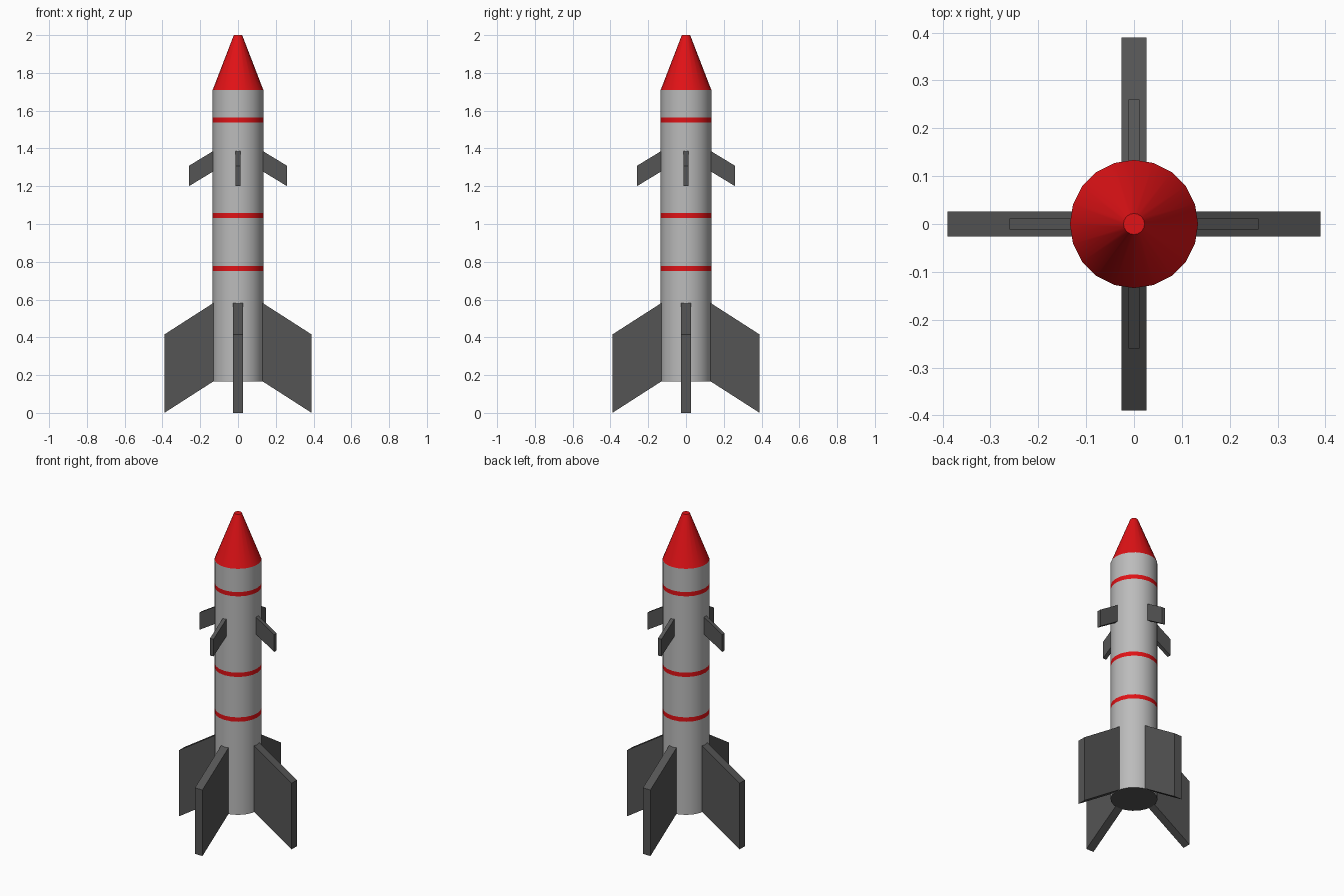
import bpy, bmesh
from math import pi, cos, sin, radians
from mathutils import Matrix

if "Cube" in bpy.data.objects:
    bpy.data.objects.remove(bpy.data.objects["Cube"])

SIDES = 20
R = 0.134


def material(name, rgb):
    m = bpy.data.materials.new(name)
    m.diffuse_color = (*rgb, 1)
    m.use_nodes = True
    m.node_tree.nodes["Principled BSDF"].inputs["Base Color"].default_value = m.diffuse_color
    return m


GREY = material("light_grey", (0.5, 0.5, 0.5))
RED = material("red", (0.75, 0.006, 0.008))
DARK = material("dark_grey", (0.09, 0.09, 0.09))


def make_object(name, bm, mats):
    bmesh.ops.recalc_face_normals(bm, faces=bm.faces)
    me = bpy.data.meshes.new(name)
    bm.to_mesh(me)
    bm.free()
    for m in mats:
        me.materials.append(m)
    ob = bpy.data.objects.new(name, me)
    bpy.context.collection.objects.link(ob)
    return ob


def lathe(name, profile, slots, mats, bottom, top):
    """Stack rings of (radius, z); slots gives the material of each band."""
    bm = bmesh.new()
    rings = [[bm.verts.new((r * cos(2 * pi * i / SIDES), r * sin(2 * pi * i / SIDES), z))
              for i in range(SIDES)] for r, z in profile]
    for a, b, slot in zip(rings, rings[1:], slots):
        for i in range(SIDES):
            j = (i + 1) % SIDES
            bm.faces.new((a[i], a[j], b[j], b[i])).material_index = slot
    if bottom is not None:
        bm.faces.new(rings[0][::-1]).material_index = bottom
    if top is not None:
        bm.faces.new(rings[-1]).material_index = top
    ob = make_object(name, bm, mats)
    bpy.ops.object.select_all(action='DESELECT')
    ob.select_set(True)
    bpy.context.view_layer.objects.active = ob
    bpy.ops.object.shade_smooth_by_angle(angle=radians(30))
    return ob


def fins(name, outline, thickness):
    """Four flat fins: extrude an (x, z) outline and repeat it around z."""
    for k in range(4):
        bm = bmesh.new()
        face = bm.faces.new([bm.verts.new((x, -thickness / 2, z)) for x, z in outline])
        ext = bmesh.ops.extrude_face_region(bm, geom=[face], use_keep_orig=True)
        moved = [v for v in ext["geom"] if isinstance(v, bmesh.types.BMVert)]
        bmesh.ops.translate(bm, verts=moved, vec=(0, thickness, 0))
        bmesh.ops.rotate(bm, verts=bm.verts, matrix=Matrix.Rotation(k * pi / 2, 3, 'Z'))
        make_object(f"{name}_{k + 1}", bm, [DARK])


# Body tube with three flush red bands and a dark base
heights = [0.165, 0.75, 0.777, 1.031, 1.058, 1.537, 1.564, 1.71]
lathe("body", [(R, z) for z in heights], [0, 1, 0, 1, 0, 1, 0],
      [GREY, RED, DARK], bottom=2, top=None)

# Nose cone with blunt tip
lathe("nose_cone", [(R, 1.71), (0.022, 2.0)], [0], [RED], bottom=None, top=0)

# Large tail fins and small upper fins
fins("tail_fin", [(0.13, 0.167), (0.39, 0.0), (0.39, 0.415), (0.13, 0.582)], 0.052)
fins("upper_fin", [(0.13, 1.279), (0.26, 1.2), (0.26, 1.308), (0.13, 1.387)], 0.024)
